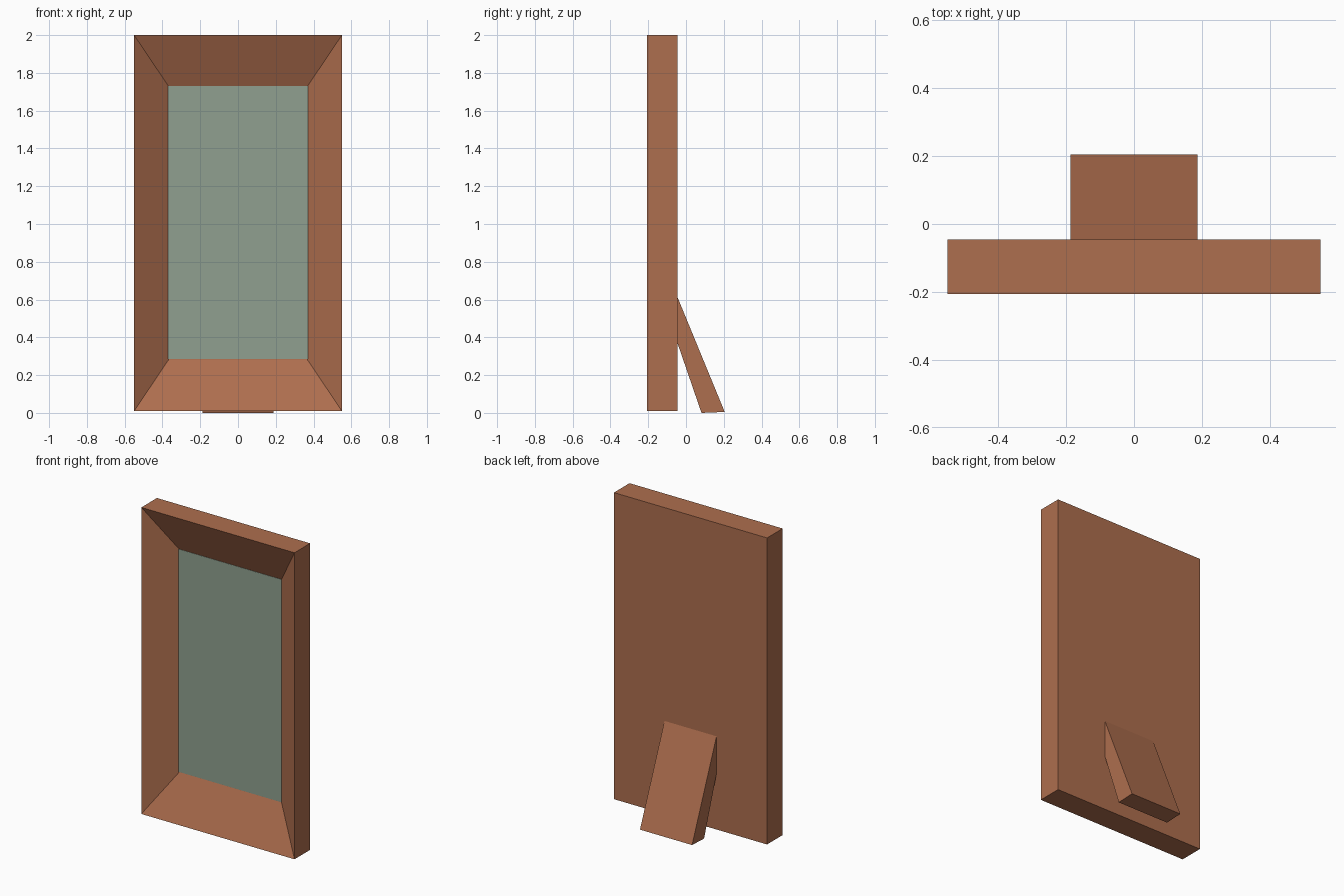
import bpy, bmesh

if "Cube" in bpy.data.objects:
    bpy.data.objects.remove(bpy.data.objects["Cube"])


def material(name, rgb):
    # sRGB 0-255 to linear
    lin = [((c / 255 + 0.055) / 1.055) ** 2.4 for c in rgb]
    m = bpy.data.materials.new(name)
    m.diffuse_color = (*lin, 1)
    m.use_nodes = True
    m.node_tree.nodes["Principled BSDF"].inputs["Base Color"].default_value = m.diffuse_color
    return m


def finish(bm, name, mat):
    bmesh.ops.recalc_face_normals(bm, faces=bm.faces)
    me = bpy.data.meshes.new(name)
    bm.to_mesh(me)
    bm.free()
    me.materials.append(mat)
    ob = bpy.data.objects.new(name, me)
    bpy.context.collection.objects.link(ob)
    return ob


def rect(bm, hx, z0, z1, y):
    return [bm.verts.new((x, y, z)) for x, z in
            ((-hx, z0), (hx, z0), (hx, z1), (-hx, z1))]


def loft(name, rings, mat):
    # stack of rectangles (half width, bottom, top, y) joined into a closed solid
    bm = bmesh.new()
    loops = [rect(bm, *r) for r in rings]
    for a, b in zip(loops, loops[1:]):
        for i in range(4):
            j = (i + 1) % 4
            bm.faces.new((a[i], a[j], b[j], b[i]))
    bm.faces.new(loops[0])
    bm.faces.new(loops[-1])
    return finish(bm, name, mat)


wood = material("warm brown wood", (174, 110, 78))
glass = material("grey green glass", (144, 160, 144))

# frame: flat back, straight sides, front sloping in to a recess
loft("frame", [(0.55, 0.01, 2.0, -0.046),
               (0.55, 0.01, 2.0, -0.206),
               (0.367, 0.282, 1.728, -0.078)], wood)

# glass panel set into the recess
loft("glass_panel", [(0.37, 0.284, 1.73, -0.075),
                     (0.37, 0.284, 1.73, -0.081)], glass)

# stand: slanted prop behind the frame, side profile extruded across x
bm = bmesh.new()
profile = [(-0.046, 0.615), (-0.046, 0.372), (0.082, 0.0), (0.205, 0.005)]
face = bm.faces.new([bm.verts.new((-0.187, y, z)) for y, z in profile])
ext = bmesh.ops.extrude_face_region(bm, geom=[face], use_keep_orig=True)
bmesh.ops.translate(bm, vec=(0.374, 0, 0),
                    verts=[v for v in ext["geom"] if isinstance(v, bmesh.types.BMVert)])
finish(bm, "rear_stand", wood)
